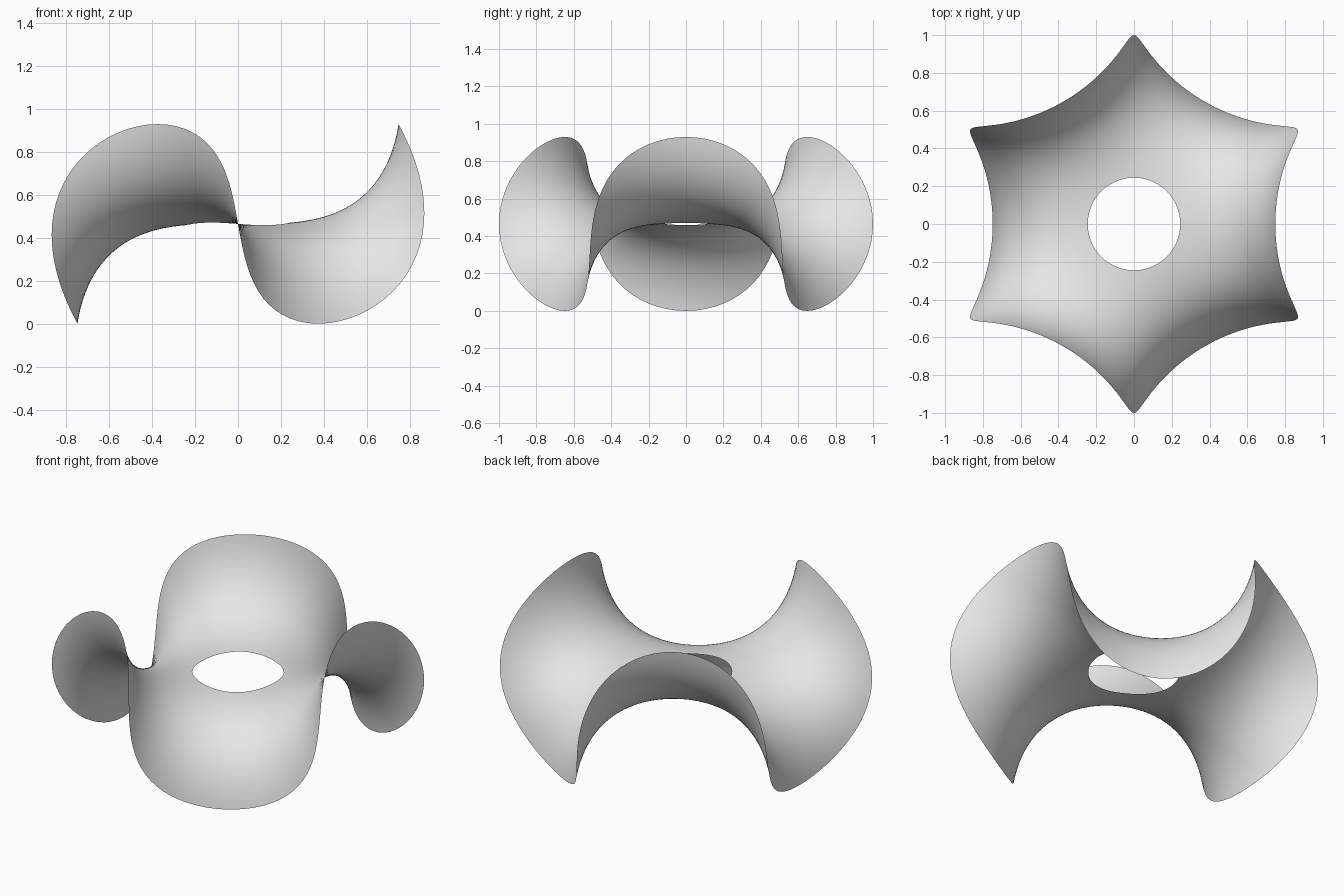
import bpy, bmesh
from math import cos, sin, tau

cube = bpy.data.objects.get("Cube")
if cube:
    bpy.data.objects.remove(cube)

SEGMENTS, RINGS = 180, 48
INNER = 0.28                      # hole, as a share of the outer rim
SPREAD, FLARE, HEIGHT = 0.874, 0.126, 0.465


def saddle_point(t, a):
    """Six-pointed, three-fold waved saddle surface."""
    return (SPREAD * t * cos(a) - FLARE * t**5 * cos(5 * a),
            SPREAD * t * sin(a) + FLARE * t**5 * sin(5 * a),
            HEIGHT * (1 + t**3.4 * cos(3 * a)))


# Rings of points from the hole to the outer rim
bm = bmesh.new()
rings = []
for i in range(RINGS + 1):
    t = INNER + (1 - INNER) * i / RINGS
    rings.append([bm.verts.new(saddle_point(t, tau * j / SEGMENTS))
                  for j in range(SEGMENTS)])

# Bridge neighbouring rings
for inner, outer in zip(rings, rings[1:]):
    for j in range(SEGMENTS):
        k = (j + 1) % SEGMENTS
        bm.faces.new((inner[j], outer[j], outer[k], inner[k])).smooth = True

mesh = bpy.data.meshes.new("saddle_sheet")
bm.to_mesh(mesh)
bm.free()
sheet = bpy.data.objects.new("saddle_sheet", mesh)
bpy.context.collection.objects.link(sheet)

# Plain grey finish
grey = bpy.data.materials.new("light_grey")
grey.use_nodes = True
color = (0.8, 0.8, 0.8, 1)
grey.diffuse_color = color
grey.node_tree.nodes["Principled BSDF"].inputs["Base Color"].default_value = color
mesh.materials.append(grey)
